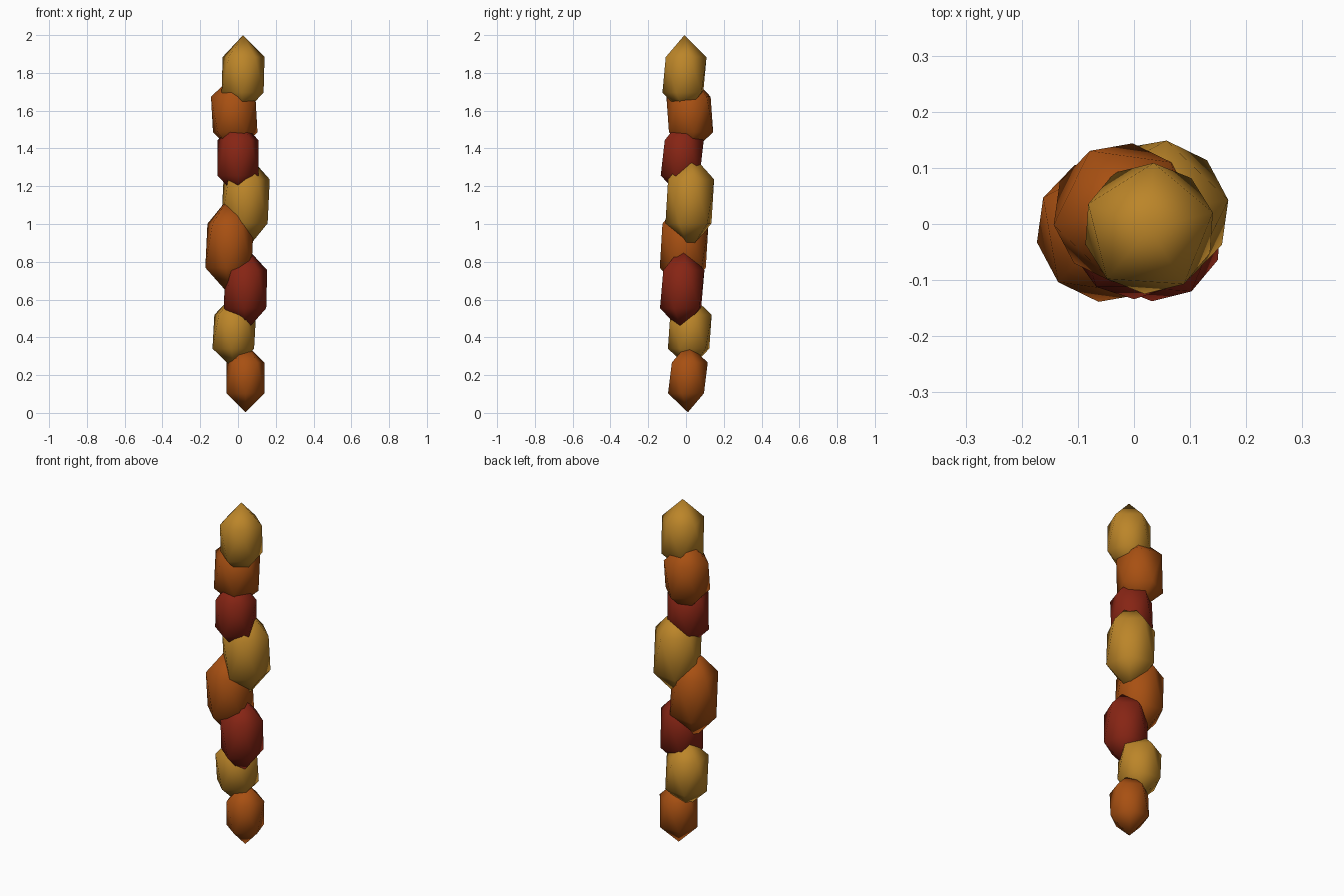
import bpy
import bmesh
import math
from mathutils import Matrix

if "Cube" in bpy.data.objects:
    bpy.data.objects.remove(bpy.data.objects["Cube"])


def material(name, rgb):
    m = bpy.data.materials.new(name)
    m.diffuse_color = (*rgb, 1)
    m.use_nodes = True
    m.node_tree.nodes["Principled BSDF"].inputs["Base Color"].default_value = m.diffuse_color
    return m


ochre = material("ochre", (0.50, 0.235, 0.022))
rust = material("rust orange", (0.39, 0.08, 0.006))
brick = material("brick red", (0.24, 0.018, 0.007))


def bead(name, centre, ring, half_height, yaw, mat):
    """Stretched icosahedron; ring is the radius of its two five-point rings."""
    bm = bmesh.new()
    bmesh.ops.create_icosphere(bm, subdivisions=1, radius=1)
    r = ring / 0.8944
    bm.transform(Matrix.Diagonal((r, r, half_height, 1)))
    # turn so that one point of the upper ring lies at the yaw angle
    top = max((v for v in bm.verts if 0 < v.co.z < half_height * 0.9),
              key=lambda v: v.co.x)
    turn = math.radians(yaw) - math.atan2(top.co.y, top.co.x)
    bm.transform(Matrix.Translation(centre) @ Matrix.Rotation(turn, 4, 'Z'))
    for f in bm.faces:
        f.smooth = True
    me = bpy.data.meshes.new(name)
    bm.to_mesh(me)
    bm.free()
    me.materials.append(mat)
    bpy.context.collection.objects.link(bpy.data.objects.new(name, me))


# Stack of beads, bottom to top: centre, ring radius, half height, yaw, colour
beads = [
    ((0.04, 0.01, 0.185), 0.105, 0.182, 18, rust),
    ((-0.02, 0.02, 0.43), 0.117, 0.20, 10, ochre),
    ((0.04, -0.02, 0.655), 0.118, 0.225, 14, brick),
    ((-0.045, -0.01, 0.885), 0.130, 0.26, 10, rust),
    ((0.04, 0.02, 1.12), 0.130, 0.26, 10, ochre),
    ((0.0, -0.02, 1.35), 0.114, 0.21, 18, brick),
    ((-0.02, 0.02, 1.58), 0.125, 0.21, 46, rust),
    ((0.027, -0.008, 1.79), 0.117, 0.21, 14, ochre),
]
for i, b in enumerate(beads, 1):
    bead(f"bead_{i}", *b)
